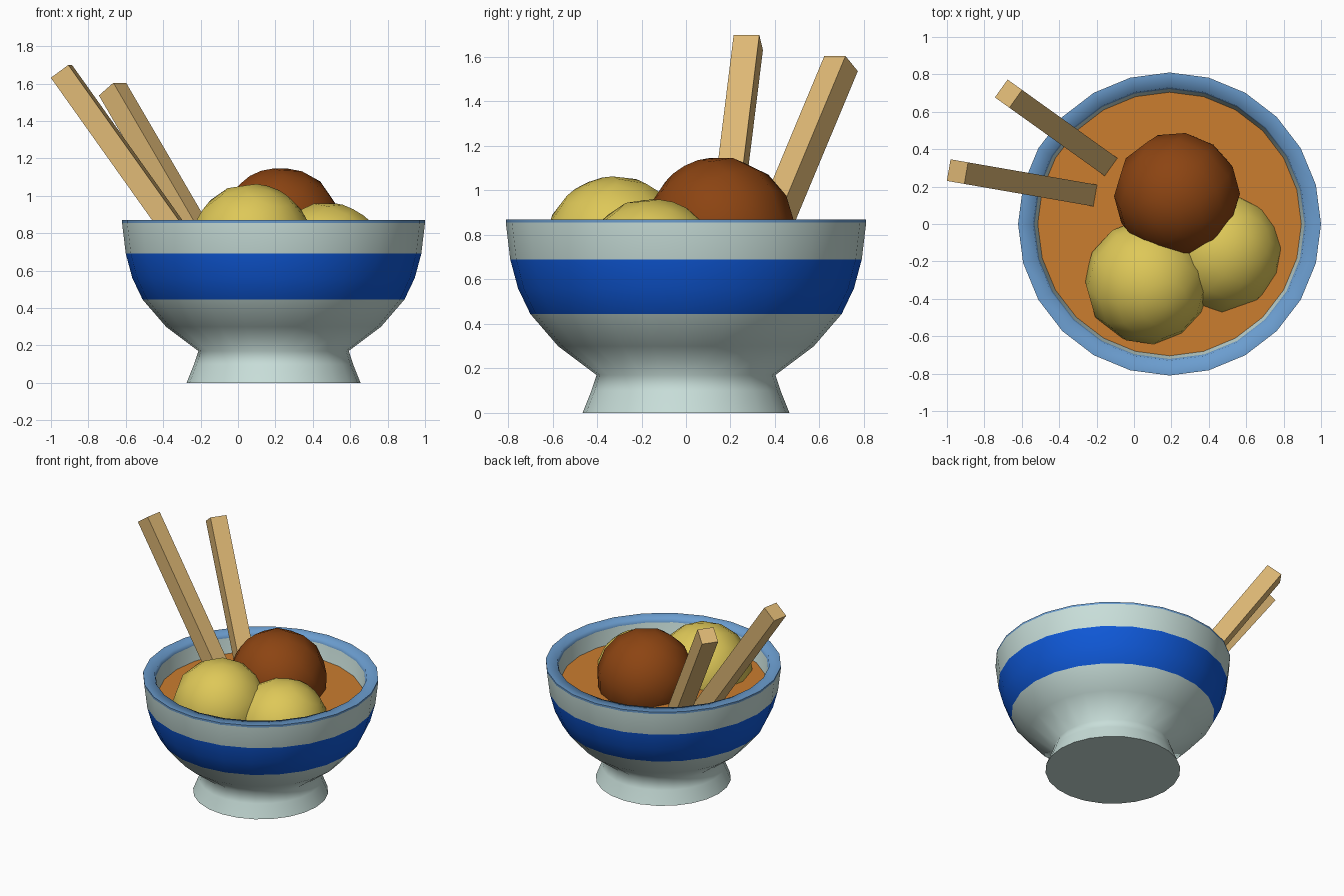
import bpy, bmesh, math
from mathutils import Vector, Matrix

if "Cube" in bpy.data.objects:
    bpy.data.objects.remove(bpy.data.objects["Cube"])

CX = 0.19      # bowl axis
SIDES = 24


def material(name, rgb):
    m = bpy.data.materials.new(name)
    lin = [(c / 255 / 12.92) if c < 10 else ((c / 255 + 0.055) / 1.055) ** 2.4 for c in rgb]
    m.diffuse_color = (*lin, 1)
    m.use_nodes = True
    m.node_tree.nodes["Principled BSDF"].inputs["Base Color"].default_value = m.diffuse_color
    return m


PALE = material("pale porcelain", (200, 222, 217))
BLUE = material("deep blue glaze", (15, 88, 215))
RIM = material("light blue rim", (107, 157, 207))
SOUP = material("orange broth", (203, 125, 47))
YELLOW = material("yellow dumpling", (222, 200, 88))
BROWN = material("brown meatball", (140, 68, 18))
WOOD = material("light wood", (222, 184, 117))


def finish(bm, name, mats, smooth=None):
    bmesh.ops.recalc_face_normals(bm, faces=bm.faces)
    me = bpy.data.meshes.new(name)
    bm.to_mesh(me)
    bm.free()
    for m in mats:
        me.materials.append(m)
    ob = bpy.data.objects.new(name, me)
    bpy.context.collection.objects.link(ob)
    if smooth:
        bpy.ops.object.select_all(action='DESELECT')
        ob.select_set(True)
        bpy.context.view_layer.objects.active = ob
        bpy.ops.object.shade_smooth_by_angle(angle=math.radians(smooth))
    return ob


def lathe(name, profile, mats, smooth):
    """Revolve (radius, z, material index of the segment that follows), capping both ends."""
    bm = bmesh.new()
    rings = []
    for r, z, _ in profile:
        rings.append([bm.verts.new((CX + r * math.cos(a), r * math.sin(a), z))
                      for a in (2 * math.pi * i / SIDES for i in range(SIDES))])
    for k in range(len(rings) - 1):
        a, b = rings[k], rings[k + 1]
        for i in range(SIDES):
            j = (i + 1) % SIDES
            bm.faces.new((a[i], a[j], b[j], b[i])).material_index = profile[k][2]
    bm.faces.new(rings[0])
    bm.faces.new(rings[-1])
    return finish(bm, name, mats, smooth)


# Bowl: foot, flared outside with blue band, rim, then the inside wall
lathe("bowl", [
    (0.465, 0.0, 0), (0.425, 0.10, 0), (0.402, 0.17, 0), (0.575, 0.30, 0),
    (0.70, 0.445, 1), (0.755, 0.56, 1), (0.79, 0.69, 0), (0.81, 0.855, 2),
    (0.81, 0.87, 2), (0.73, 0.87, 2), (0.722, 0.84, 0), (0.70, 0.70, 0),
    (0.62, 0.47, 0), (0.45, 0.29, 0), (0.30, 0.23, 0)], [PALE, BLUE, RIM], 80)

# Broth surface
bm = bmesh.new()
bmesh.ops.create_circle(bm, cap_ends=True, segments=SIDES, radius=0.705,
                        matrix=Matrix.Translation((CX, 0, 0.73)))
finish(bm, "broth", [SOUP])


# Balls of food
def ball(name, centre, r, mat, tilt):
    bm = bmesh.new()
    rot = Matrix.Rotation(tilt[0], 4, 'X') @ Matrix.Rotation(tilt[1], 4, 'Y')
    bmesh.ops.create_uvsphere(bm, u_segments=12, v_segments=8, radius=r,
                              matrix=Matrix.Translation(centre) @ rot)
    finish(bm, name, [mat], 60)


ball("dumpling_front", (0.07, -0.31, 0.73), 0.335, YELLOW, (0.4, 0.3))
ball("dumpling_side", (0.47, -0.155, 0.635), 0.33, YELLOW, (-0.3, 0.5))
ball("meatball", (0.23, 0.155, 0.815), 0.337, BROWN, (0.5, -0.35))


# Square chopsticks leaning on the rim
def chopstick(name, top, direction, length=1.4, w=0.117):
    d = Vector(direction).normalized()
    v = Vector((0, 0, 1)).cross(d).normalized()
    u = v.cross(d)
    rot = Matrix((u, v, d)).transposed().to_4x4()
    mid = Vector(top) + d * length / 2
    bm = bmesh.new()
    bmesh.ops.create_cube(bm, size=1, matrix=Matrix.Translation(mid) @ rot
                          @ Matrix.Diagonal((w, w, length, 1)))
    finish(bm, name, [WOOD])


chopstick("chopstick_left", (-0.944, 0.28, 1.665), (0.69, -0.12, -0.97))
chopstick("chopstick_right", (-0.671, 0.697, 1.57), (0.51, -0.365, -0.875))
